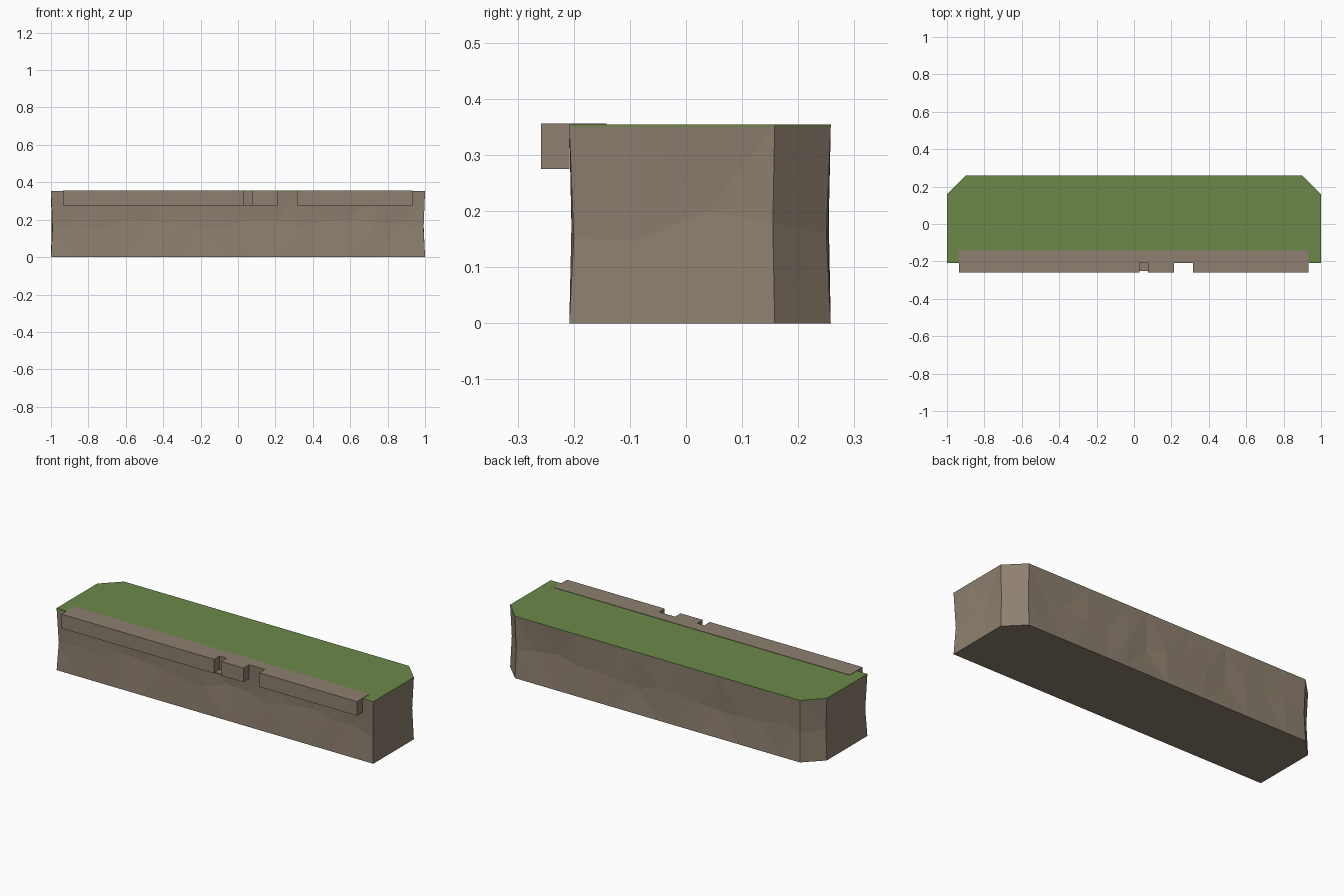
import bpy
import bmesh
import random
from mathutils import Vector

random.seed(4)
cube = bpy.data.objects.get("Cube")
if cube:
    bpy.data.objects.remove(cube, do_unlink=True)


def material(name, rgb):
    m = bpy.data.materials.new(name)
    m.use_nodes = True
    m.diffuse_color = (*rgb, 1)
    m.node_tree.nodes["Principled BSDF"].inputs["Base Color"].default_value = (*rgb, 1)
    return m


rock = material("rock brown", (0.27, 0.215, 0.16))
grass = material("grass green", (0.15, 0.25, 0.065))


def finish(bm, name, mat):
    bmesh.ops.recalc_face_normals(bm, faces=bm.faces[:])
    me = bpy.data.meshes.new(name)
    bm.to_mesh(me)
    bm.free()
    me.materials.append(mat)
    ob = bpy.data.objects.new(name, me)
    bpy.context.collection.objects.link(ob)
    return ob


def prism(name, outline, z0, z1, mat):
    bm = bmesh.new()
    face = bm.faces.new([bm.verts.new((x, y, z0)) for x, y in outline])
    top = bmesh.ops.extrude_face_region(bm, geom=[face])["geom"]
    verts = [v for v in top if isinstance(v, bmesh.types.BMVert)]
    bmesh.ops.translate(bm, verts=verts, vec=(0, 0, z1 - z0))
    return finish(bm, name, mat)


def box(name, x0, x1, y0, y1, z0, z1, mat):
    return prism(name, [(x0, y0), (x1, y0), (x1, y1), (x0, y1)], z0, z1, mat)


# Plan of the block: straight front, chamfered back corners
FRONT, BACK, TOP = -0.208, 0.258, 0.354
plan = [(-1, FRONT), (1, FRONT), (1, 0.158), (0.9, BACK), (-0.9, BACK), (-1, 0.158)]

# Rock walls: an uneven middle ring pushed inwards between straight rims
ring = []
for i, corner in enumerate(plan):
    a, b = Vector(corner), Vector(plan[(i + 1) % len(plan)])
    before = a - Vector(plan[i - 1])
    along = b - a
    normal = Vector((-along.y, along.x)).normalized()
    previous = Vector((-before.y, before.x)).normalized()
    steps = max(1, round(along.length / 0.13))
    for k in range(steps):
        inward = normal if k else (normal + previous) / (1 + normal.dot(previous))
        ring.append((a + along * k / steps, inward, k == 0))

bm = bmesh.new()
low, mid, high = [], [], []
for p, inward, is_corner in ring:
    depth = 0.008 if is_corner else random.uniform(0.003, 0.014)
    q = p + inward * depth
    low.append(bm.verts.new((p.x, p.y, 0)))
    mid.append(bm.verts.new((q.x, q.y, random.uniform(0.14, 0.21))))
    high.append(bm.verts.new((p.x, p.y, TOP - 0.004)))
walls = []
for lower, upper in ((low, mid), (mid, high)):
    for i in range(len(ring)):
        j = (i + 1) % len(ring)
        walls.append(bm.faces.new((lower[i], lower[j], upper[j], upper[i])))
bmesh.ops.triangulate(bm, faces=walls)
bm.faces.new(low[::-1])
bm.faces.new(high)
finish(bm, "rock_block", rock)

# Grass sheet over the top
prism("grass_top", plan, TOP - 0.004, TOP, grass)

# Stone kerb along the front: inner strip, three overhanging lengths, thin gap floor
LIP, UNDER, CREST = -0.258, 0.275, 0.356
box("kerb_strip", -0.935, 0.932, FRONT, -0.142, TOP - 0.002, CREST, rock)
for name, x0, x1 in (("kerb_right", -0.935, 0.03),
                     ("kerb_middle", 0.075, 0.215),
                     ("kerb_left", 0.315, 0.932)):
    box(name, x0, x1, LIP, FRONT, UNDER, CREST, rock)
box("gap_floor", 0.03, 0.075, -0.25, FRONT, UNDER, UNDER + 0.004, rock)
